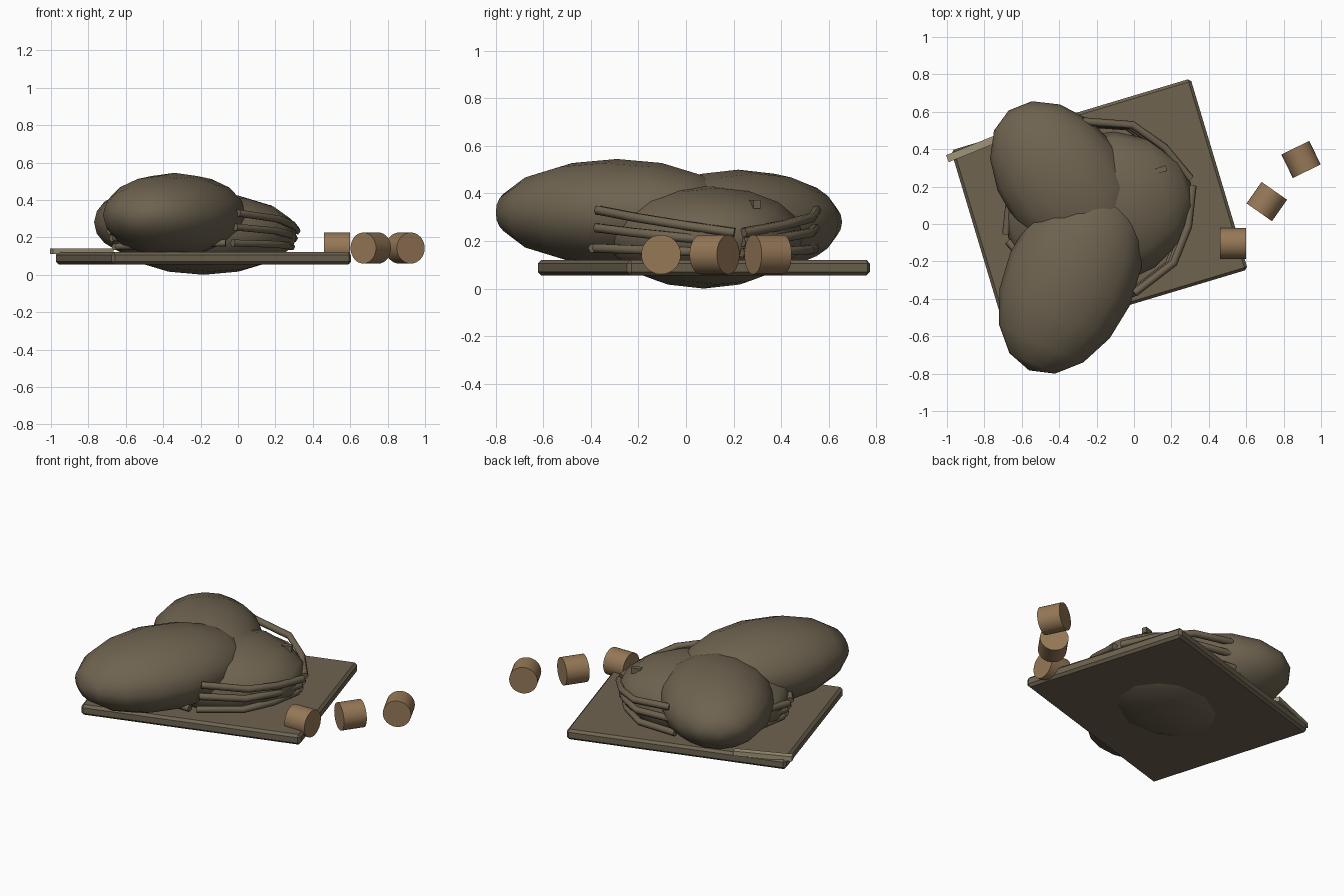
import bpy, math
from mathutils import Matrix, Vector

cube = bpy.data.objects.get("Cube")
if cube:
    bpy.data.objects.remove(cube, do_unlink=True)


def material(name, rgb):
    m = bpy.data.materials.new(name)
    m.use_nodes = True
    m.diffuse_color = (*rgb, 1)
    m.node_tree.nodes["Principled BSDF"].inputs["Base Color"].default_value = (*rgb, 1)
    return m


BROWN = material("dark olive brown", (0.156, 0.125, 0.08))
CORK = material("cork tan", (0.305, 0.188, 0.095))
PALE = material("pale beige", (0.35, 0.30, 0.195))

TURN = math.radians(16.7)
CENTRE = Vector((-0.185, 0.075, 0))
FRAME = Matrix.Translation(CENTRE) @ Matrix.Rotation(TURN, 4, "Z")


def finish(name, mat, smooth=False):
    ob = bpy.context.object
    ob.name = name
    ob.data.materials.clear()
    ob.data.materials.append(mat)
    if smooth:
        bpy.ops.object.shade_smooth_by_angle(angle=math.radians(50))
    return ob


def box(name, loc, size, angle, mat, bevel=0):
    bpy.ops.mesh.primitive_cube_add(size=1, location=loc, rotation=(0, 0, angle))
    ob = finish(name, mat)
    ob.scale = size
    bpy.ops.object.transform_apply(location=False, rotation=False, scale=True)
    if bevel:
        mod = ob.modifiers.new("edge", "BEVEL")
        mod.width = bevel
        mod.segments = 1


def lobe(name, loc, radii, angle):
    """Squashed low-poly ball whose poles lie along its long axis."""
    bpy.ops.mesh.primitive_uv_sphere_add(segments=16, ring_count=8, radius=1)
    ob = finish(name, BROWN)
    ob.data.transform(Matrix.Rotation(math.pi / 2, 4, "Y"))
    ob.data.transform(Matrix.Diagonal((*radii, 1)))
    ob.location = loc
    ob.rotation_euler = (0, 0, angle)
    bpy.ops.object.shade_smooth()


# Board and the three swollen masses on it
box("board", (*CENTRE.xy, 0.088), (1.337, 1.066, 0.065), TURN, BROWN, 0.015)
lobe("body", (*CENTRE.xy, 0.22), (0.51, 0.41, 0.22), TURN)
lobe("front_lobe", (-0.34, -0.29, 0.32), (0.54, 0.35, 0.225), math.atan2(-0.49, -0.22))
lobe("back_lobe", (-0.37, 0.22, 0.28), (0.49, 0.335, 0.22), math.atan2(0.40, -0.31))

# Folded legs, three in each quarter
PATH = [(0.05, 0.48), (0.30, 0.385), (0.43, 0.22), (0.515, 0.02)]
ROWS = [(0.33, 0.235), (0.255, 0.195), (0.17, 0.15)]
for sx, end in ((1, "right_end"), (-1, "left_end")):
    for sy, side in ((-1, "front"), (1, "back")):
        for i, (z0, z1) in enumerate(ROWS):
            curve = bpy.data.curves.new("leg", "CURVE")
            curve.dimensions = "3D"
            curve.bevel_depth = 0.021
            curve.bevel_resolution = 1
            curve.use_fill_caps = True
            line = curve.splines.new("POLY")
            line.points.add(len(PATH) - 1)
            for k, (u, v) in enumerate(PATH):
                z = z0 + (z1 - z0) * k / (len(PATH) - 1)
                line.points[k].co = (sx * (u - 0.015 * i), sy * v, z, 1)
            curve.materials.append(BROWN)
            leg = bpy.data.objects.new(f"{side}_leg_{end}_{i + 1}", curve)
            bpy.context.collection.objects.link(leg)
            leg.matrix_world = FRAME

# Small knob on the body
box("knob", (0.145, 0.29, 0.355), (0.06, 0.03, 0.035), TURN, BROWN)

# Pale strip at the board corner
box("strip", (-0.835, 0.415, 0.125), (0.35, 0.04, 0.03), math.radians(22), PALE)

# Short round plugs beside the board
for i, (x, y, deg) in enumerate([(0.53, -0.105, 0), (0.71, 0.12, 55), (0.893, 0.345, -64)]):
    bpy.ops.mesh.primitive_cylinder_add(
        vertices=32, radius=0.083, depth=0.14, location=(x, y, 0.143),
        rotation=(0, math.pi / 2, math.radians(deg)))
    finish(f"plug_{i + 1}", CORK, True)
